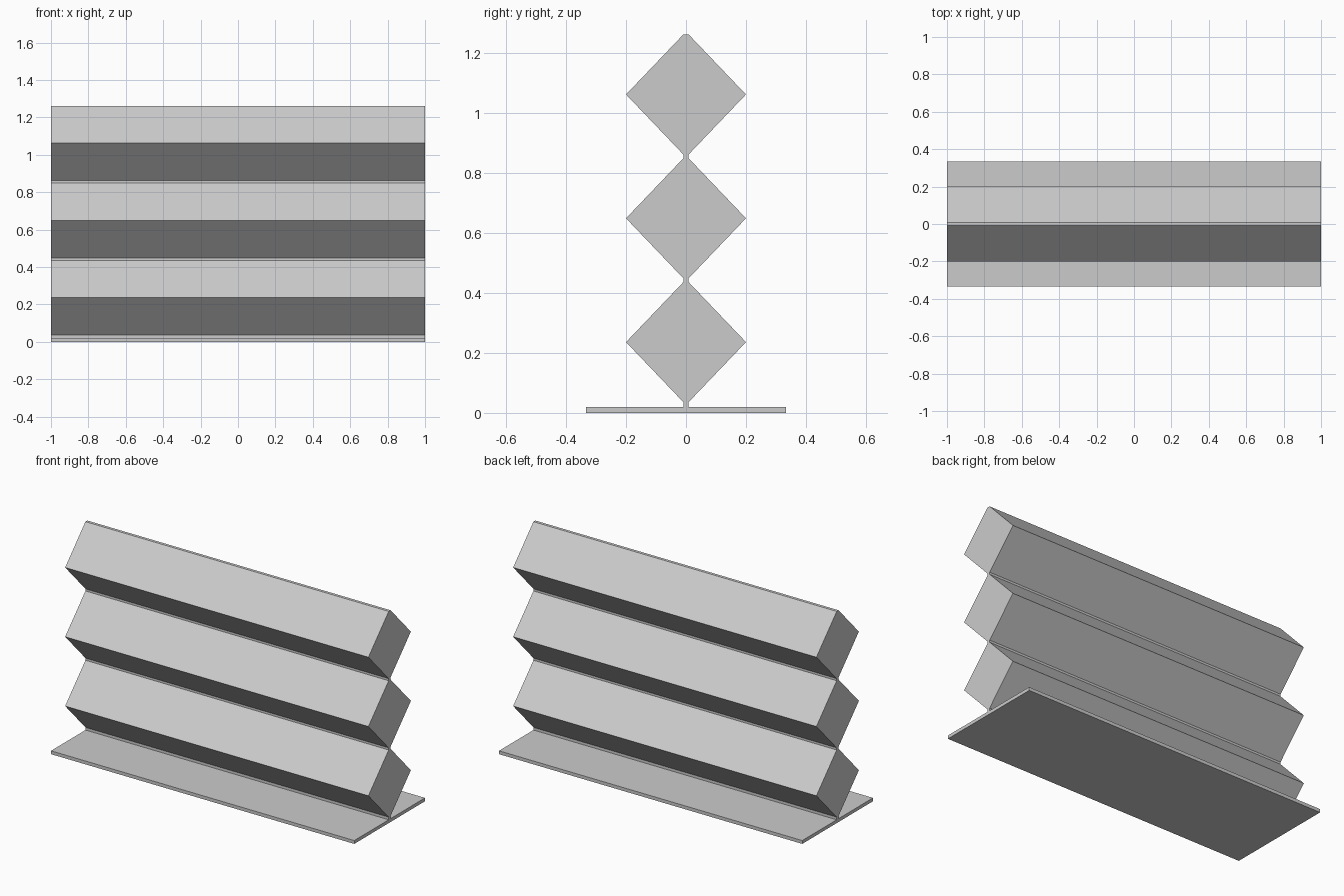
import bpy, bmesh

if "Cube" in bpy.data.objects:
    bpy.data.objects.remove(bpy.data.objects["Cube"])

# Single plain grey
grey = bpy.data.materials.new("light_grey")
grey.diffuse_color = (0.6, 0.6, 0.6, 1)
grey.use_nodes = True
grey.node_tree.nodes["Principled BSDF"].inputs["Base Color"].default_value = grey.diffuse_color


def extrude_profile(name, points, half_length=1.0):
    """Extrude a closed (y, z) outline along x."""
    bm = bmesh.new()
    face = bm.faces.new([bm.verts.new((-half_length, y, z)) for y, z in points])
    ext = bmesh.ops.extrude_face_region(bm, geom=[face])
    verts = [g for g in ext["geom"] if isinstance(g, bmesh.types.BMVert)]
    bmesh.ops.translate(bm, verts=verts, vec=(2 * half_length, 0, 0))
    bmesh.ops.recalc_face_normals(bm, faces=bm.faces)
    mesh = bpy.data.meshes.new(name)
    bm.to_mesh(mesh)
    bm.free()
    mesh.materials.append(grey)
    obj = bpy.data.objects.new(name, mesh)
    bpy.context.collection.objects.link(obj)
    return obj


# Flat base plate
BASE = 0.02
extrude_profile("base_plate", [(-0.333, 0), (0.333, 0), (0.333, BASE), (-0.333, BASE)])

# Zigzag body: three stacked diamonds joined by narrow necks
NECK, WIDE, PITCH = 0.009, 0.2, 0.413
right = [(NECK, BASE)]
for i in range(3):
    z = 0.236 + i * PITCH
    right += [(NECK, z - 0.2), (WIDE, z), (NECK, z + 0.2)]
left = [(-y, z) for y, z in reversed(right)]
extrude_profile("zigzag_body", right + left)
